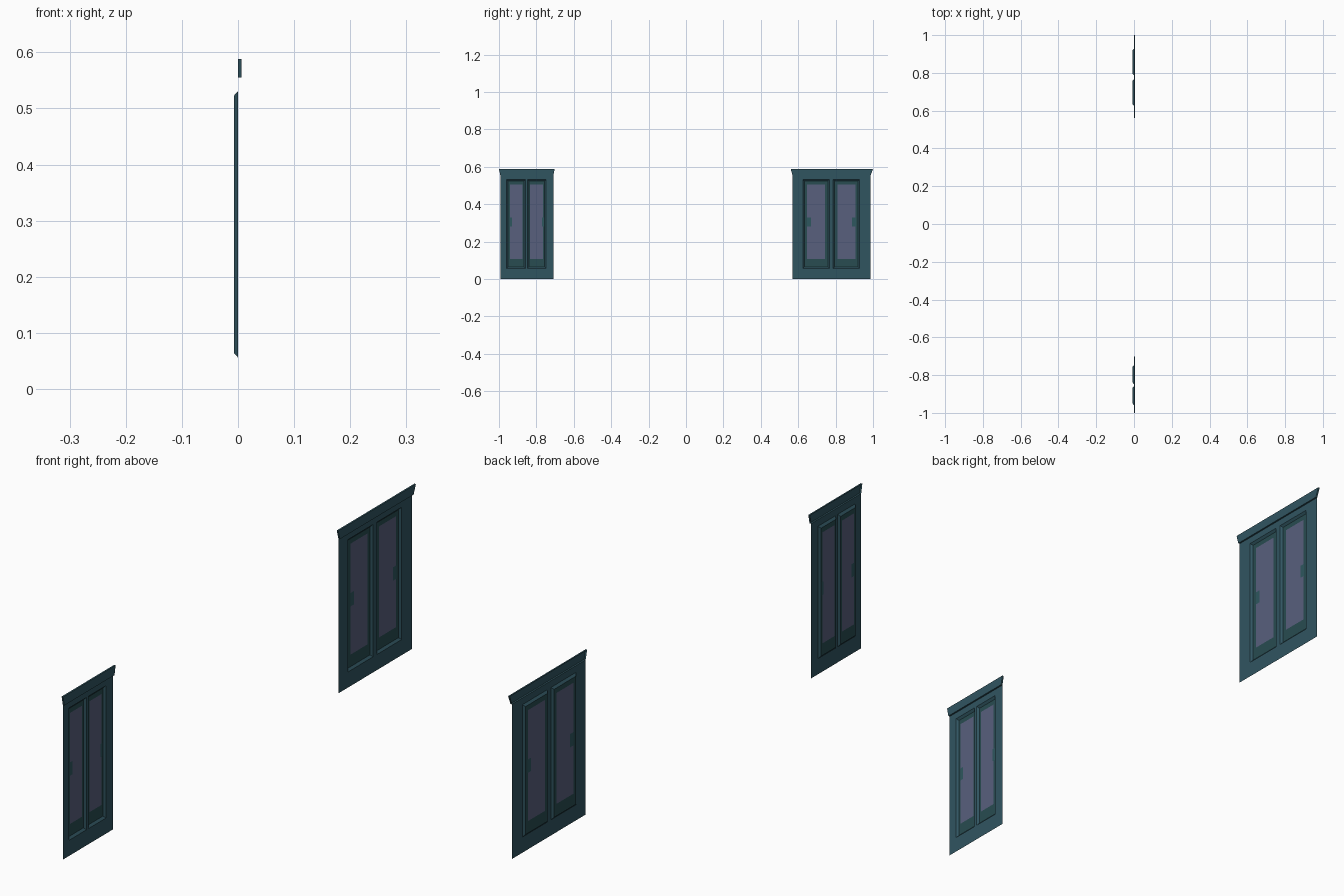
import bpy

if "Cube" in bpy.data.objects:
    bpy.data.objects.remove(bpy.data.objects["Cube"])

def material(name, rgb):
    m = bpy.data.materials.new(name)
    m.diffuse_color = (*rgb, 1)
    m.use_nodes = True
    m.node_tree.nodes["Principled BSDF"].inputs["Base Color"].default_value = m.diffuse_color
    return m

TEAL = material("teal frame", (0.030, 0.090, 0.118))
DARK = material("dark teal door", (0.021, 0.072, 0.082))
GLASS = material("dusky glass", (0.098, 0.115, 0.205))
HANDLE = material("teal handle", (0.027, 0.095, 0.112))

XD = -0.007            # depth of the recessed doors
XC = 0.006             # front of the cornice
Z0, Z1 = 0.056, 0.531  # door opening
TOP, LIP = 0.588, 0.555
BEVEL = 0.008

def build(name, quads, mats):
    """quads: list of (four corners, material index)"""
    verts, faces = [], []
    for corners, _ in quads:
        faces.append(range(len(verts), len(verts) + 4))
        verts += corners
    me = bpy.data.meshes.new(name)
    me.from_pydata(verts, [], [tuple(f) for f in faces])
    for m in mats:
        me.materials.append(m)
    for p, (_, i) in zip(me.polygons, quads):
        p.material_index = i
    ob = bpy.data.objects.new(name, me)
    bpy.context.collection.objects.link(ob)
    return ob

def grid(x, ys, zs, pick):
    """Flat sheet facing +x; pick gives the material index of a cell or None for a hole"""
    ys, zs = sorted(set(ys)), sorted(set(zs))
    out = []
    for a, b in zip(ys, ys[1:]):
        for c, d in zip(zs, zs[1:]):
            i = pick((a + b) / 2, (c + d) / 2)
            if i is not None:
                out.append(([(x, a, c), (x, b, c), (x, b, d), (x, a, d)], i))
    return out

def ring(x, y0, y1, z0, z1):
    return [(x, y0, z0), (x, y1, z0), (x, y1, z1), (x, y0, z1)]

def loft(a, b):
    return [([a[i], a[(i + 1) % 4], b[(i + 1) % 4], b[i]], 0) for i in range(4)]

def doorway(tag, wall, crown, doors):
    # flat surround with two openings
    def surround(y, z):
        return None if Z0 < z < Z1 and any(d[0] < y < d[1] for d in doors) else 0
    build(tag + "_surround", grid(0, [*wall] + [v for d in doors for v in d[:2]],
                                  [0, Z0, Z1, LIP], surround), [TEAL])

    # flared cornice: front, lip, ends and top
    low = [(0, wall[0], LIP), (0, wall[1], LIP), (0, crown[1], TOP), (0, crown[0], TOP)]
    front = [(XC, y, z) for _, y, z in low]
    build(tag + "_cornice", loft(low, front) + [(front, 0)], [TEAL])

    for n, (y0, y1, g0, g1, h0, h1) in enumerate(doors):
        # sloping reveal around the opening
        inner = (y0 + BEVEL, y1 - BEVEL, Z0 + BEVEL, Z1 - BEVEL)
        build(f"{tag}_reveal_{n}", loft(ring(0, y0, y1, Z0, Z1), ring(XD, *inner)), [TEAL])

        # door leaf with inset glass and handle plate
        def leaf(y, z):
            if h0 < y < h1 and 0.28 < z < 0.328:
                return 2
            return 1 if g0 < y < g1 and 0.107 < z < 0.505 else 0
        build(f"{tag}_door_{n}",
              grid(XD, [inner[0], inner[1], g0, g1, h0, h1],
                   [inner[2], inner[3], 0.107, 0.28, 0.328, 0.505], leaf),
              [DARK, GLASS, HANDLE])

# each door: opening edges, glass edges, handle edges (all along y)
doorway("narrow", (-0.993, -0.709), (-1.0, -0.702),
        [(-0.959, -0.859, -0.942, -0.874, -0.942, -0.929),
         (-0.848, -0.748, -0.833, -0.765, -0.770, -0.757)])
doorway("wide", (0.569, 0.987), (0.560, 1.0),
        [(0.625, 0.766, 0.648, 0.744, 0.648, 0.668),
         (0.787, 0.928, 0.810, 0.906, 0.888, 0.908)])
